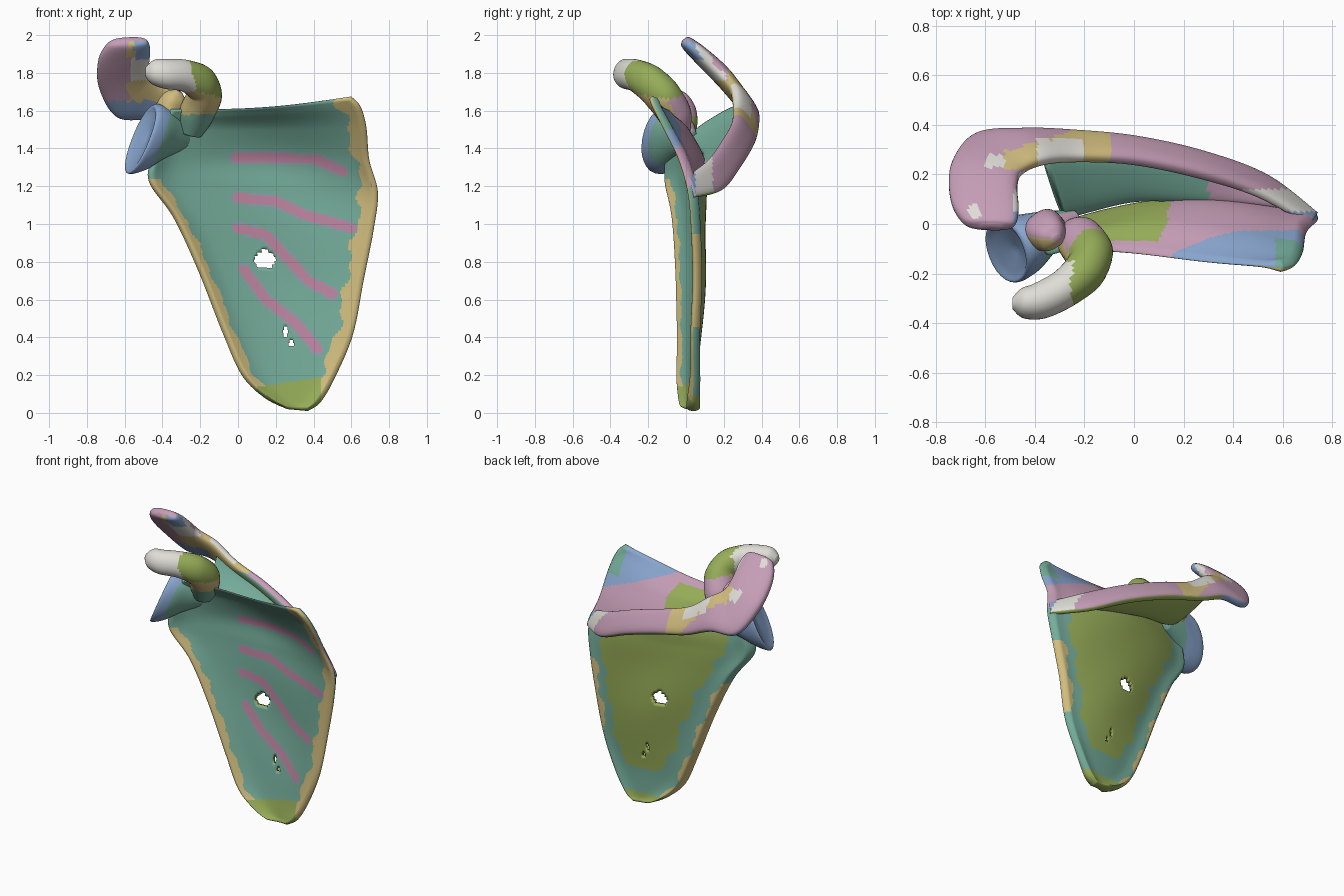
import bpy, bmesh
from math import sin, cos, pi, sqrt, exp, copysign
from mathutils import Vector

cube = bpy.data.objects.get("Cube")
if cube:
    bpy.data.objects.remove(cube, do_unlink=True)

COLOURS = {
    "teal": (0.18, 0.42, 0.33), "olive": (0.31, 0.42, 0.10),
    "straw": (0.64, 0.51, 0.21), "pink": (0.56, 0.34, 0.47),
    "blue": (0.25, 0.38, 0.62), "chalk": (0.74, 0.72, 0.67),
    "rose": (0.52, 0.24, 0.36), "slate": (0.28, 0.35, 0.42),
}
NAMES = list(COLOURS)
MATS = []
for name, rgb in COLOURS.items():
    m = bpy.data.materials.new(name)
    m.use_nodes = True
    m.diffuse_color = (*rgb, 1)
    bsdf = m.node_tree.nodes["Principled BSDF"]
    bsdf.inputs["Base Color"].default_value = (*rgb, 1)
    bsdf.inputs["Roughness"].default_value = 0.8
    MATS.append(m)


def spline(rows, t):
    """Catmull-Rom through tuples, t from 0 to 1."""
    n = len(rows) - 1
    i = min(int(t * n), n - 1)
    f = t * n - i
    a, b, c, d = (rows[min(max(k, 0), n)] for k in range(i - 1, i + 3))
    return [q + 0.5 * f * (r - p + f * (2 * p - 5 * q + 4 * r - s + f * (3 * (q - r) + s - p)))
            for p, q, r, s in zip(a, b, c, d)]


def finish(bm, name, rule):
    """Colour the faces by rule(centre, normal), then make a smooth object."""
    bmesh.ops.recalc_face_normals(bm, faces=bm.faces)
    for f in bm.faces:
        f.smooth = True
        f.material_index = NAMES.index(rule(f.calc_center_median(), f.normal))
    me = bpy.data.meshes.new(name)
    bm.to_mesh(me)
    bm.free()
    for m in MATS:
        me.materials.append(m)
    bpy.context.collection.objects.link(bpy.data.objects.new(name, me))


def loft(name, stations, rule, steps=60, sides=28, power=0.8):
    """Skin rounded sections given as (centre, half width, half depth) vectors."""
    bm = bmesh.new()
    rows = [[*c, *w, *n] for c, w, n in stations]
    rings = []
    for k in range(steps + 1):
        p = spline(rows, k / steps)
        c, w, n = Vector(p[:3]), Vector(p[3:6]), Vector(p[6:])
        ring = []
        for j in range(sides):
            a = 2 * pi * j / sides
            ca, sa = (copysign(abs(q) ** power, q) for q in (cos(a), sin(a)))
            ring.append(bm.verts.new(c + w * ca + n * sa))
        rings.append(ring)
    for r, s in zip(rings, rings[1:]):
        for j in range(sides):
            k = (j + 1) % sides
            bm.faces.new((r[j], r[k], s[k], s[j]))
    bm.faces.new(rings[0])
    bm.faces.new(rings[-1])
    finish(bm, name, rule)


def rails(pairs):
    """Turn (edge A, edge B, half thickness) rows into loft stations."""
    mids = [(Vector(a) + Vector(b)) / 2 for a, b, _ in pairs]
    out = []
    for i, (a, b, t) in enumerate(pairs):
        w = (Vector(b) - Vector(a)) / 2
        tangent = mids[min(i + 1, len(mids) - 1)] - mids[max(i - 1, 0)]
        out.append((mids[i], w, w.cross(tangent).normalized() * t))
    return out


def tube(path):
    """Turn (centre, radius) rows into loft stations."""
    out = []
    for i, (c, r) in enumerate(path):
        t = Vector(path[min(i + 1, len(path) - 1)][0]) - Vector(path[max(i - 1, 0)][0])
        side = t.cross(Vector((.6, -.8, .3))).normalized()
        out.append((c, side * r, t.cross(side).normalized() * r * 0.9))
    return out


# Blade: rows of lateral edge x, y, z, medial edge x, y, z and backward bulge
BLADE = [
    (.26, .02, .02, .37, .04, .01, 0), (.14, 0, .08, .44, .04, .06, .01),
    (.02, -.02, .2, .52, .045, .2, .03), (-.08, -.02, .42, .61, .04, .42, .055),
    (-.21, -.03, .75, .665, .05, .7, .075), (-.34, -.05, 1.03, .72, .04, .98, .095),
    (-.47, -.09, 1.22, .74, .02, 1.17, .125), (-.46, -.09, 1.35, .695, -.03, 1.34, .14),
    (-.43, -.08, 1.5, .68, -.11, 1.51, .09), (-.39, -.08, 1.57, .65, -.16, 1.62, .03),
    (-.36, -.085, 1.61, .6, -.175, 1.675, 0),
]
STRIPES = [
    [(-.01, 1.35), (.25, 1.35), (.42, 1.34), (.55, 1.28)],
    [(0, 1.14), (.2, 1.12), (.35, 1.05), (.6, .98)],
    [(0, .98), (.15, .94), (.28, .8), (.37, .7), (.5, .63)],
    [(.03, .76), (.15, .6), (.3, .48), (.42, .34)],
]
HOLES = [(.14, .8, .055, .05), (.25, .42, .012, .03), (.28, .36, .013, .02)]


def stripe_distance(x, z):
    p, best = Vector((x, z)), 1
    for line in STRIPES:
        for a, b in zip(line, line[1:]):
            a, b = Vector(a), Vector(b)
            f = max(0, min(1, (p - a).dot(b - a) / (b - a).length_squared))
            best = min(best, (a + (b - a) * f - p).length)
    return best


def edges_at(z):
    """Lateral and medial x of the blade near height z."""
    for a, b in zip(BLADE, BLADE[1:]):
        if z <= b[2]:
            f = max(0, (z - a[2]) / (b[2] - a[2]))
            return a[0] + (b[0] - a[0]) * f, a[3] + (b[3] - a[3]) * f
    return BLADE[-1][0], BLADE[-1][3]


def blade_colour(c, n):
    lo, hi = edges_at(c.z)
    dl, dr = c.x - lo, hi - c.x
    wave = 0.015 * sin(23 * c.z) + 0.01 * sin(51 * c.z)
    if n.y < 0:
        if c.z < 0.14 + 0.16 * (c.x - .12) and .1 < c.x < .44:
            return "olive"
        if (dl < 0.065 + wave / 2 and c.z < 1.24) or dr < 0.085 + wave:
            return "straw"
        d = stripe_distance(c.x, c.z)
        return "rose" if d < 0.025 else "slate" if d < 0.034 else "teal"
    if c.z > 1.355 - 0.22 * c.x:
        if c.x > .57 and c.z > 1.5 or c.x < -.32:
            return "teal"
        if c.x < .13 + wave:
            return "pink" if c.z > 1.58 else "olive"
        return "blue" if c.z > 1.6 - 0.4 * (c.x - .2) else "pink"
    if c.z < 0.09:
        return "olive"
    if dl < 0.045 + wave and c.z < 1 or dr < 0.05 + wave and .45 < c.z < .95:
        return "straw"
    return "teal" if min(dl * .75, dr) < 0.12 + wave or c.z < 0.27 else "olive"


bm = bmesh.new()
NU, NV = 110, 150
front, back = {}, {}
for j in range(NV + 1):
    lx, ly, lz, rx, ry, rz, bulge = spline(BLADE, j / NV)
    for i in range(NU + 1):
        u = i / NU
        x, z = lx + (rx - lx) * u, lz + (rz - lz) * u
        if j > NV * 0.8:
            z -= 0.025 * sin(pi * u) * (j / NV - 0.8) * 5
        y = ly + (ry - ly) * u + bulge * sin(pi * u) ** 0.8
        dl, dr, top = u * (rx - lx), (1 - u) * (rx - lx), (1 - j / NV) * 0.7
        h = 0.013 + 0.033 * exp(-(dl / .08) ** 2) + 0.016 * exp(-(dr / .06) ** 2) + 0.012 * exp(-(z / .15) ** 2)
        h *= max(0.15, sqrt(min(1, min(dl, dr, top, j / NV * 0.6) / 0.03)))
        y += 0.005 * sin(9 * z + 7 * x) * sin(pi * u)
        front[i, j] = bm.verts.new((x, y - h, z))
        back[i, j] = bm.verts.new((x, y + h, z))
count = {}
for j in range(NV):
    for i in range(NU):
        q = [(i, j), (i + 1, j), (i + 1, j + 1), (i, j + 1)]
        p = front[q[0]].co
        if any(((p.x - a) / r) ** 2 + ((p.z - b) / s) ** 2 < 1 for a, b, r, s in HOLES):
            continue
        bm.faces.new([front[k] for k in q])
        bm.faces.new([back[k] for k in reversed(q)])
        for e in zip(q, q[1:] + q[:1]):
            key = tuple(sorted(e))
            count[key] = count.get(key, 0) + 1
for (a, b), uses in count.items():
    if uses == 1:
        bm.faces.new((front[a], front[b], back[b], back[a]))
bmesh.ops.delete(bm, geom=[v for v in bm.verts if not v.link_faces], context='VERTS')
finish(bm, "blade", blade_colour)

# Ridge web standing on the back of the blade
WEB = [
    ((.68, .045, 1.2), (.68, .07, 1.2), .015), ((.47, .075, 1.27), (.5, .17, 1.26), .025),
    ((.2, .09, 1.33), (.25, .25, 1.37), .03), ((0, .09, 1.37), (0, .3, 1.46), .035),
    ((-.18, .05, 1.41), (-.22, .31, 1.54), .04), ((-.28, .02, 1.45), (-.37, .3, 1.62), .04),
]
loft("ridge_web", rails(WEB),
     lambda c, n: "olive" if n.z < 0 else ("pink" if c.x > .3 else "teal"))

# Ridge crest sweeping out into the flat overhanging process
CREST = [
    ((.735, .04, 1.14), (.71, .0, 1.25), .02), ((.53, .19, 1.18), (.5, .12, 1.34), .03),
    ((.27, .285, 1.3), (.25, .2, 1.45), .035), ((0, .345, 1.4), (0, .25, 1.54), .035),
    ((-.25, .37, 1.47), (-.22, .26, 1.62), .035), ((-.45, .375, 1.55), (-.36, .25, 1.72), .04),
    ((-.64, .355, 1.57), (-.45, .21, 1.78), .045), ((-.735, .24, 1.72), (-.47, .15, 1.84), .05),
    ((-.74, .1, 1.86), (-.465, .06, 1.92), .045), ((-.69, .01, 1.95), (-.48, 0, 1.965), .035),
    ((-.62, -.01, 1.975), (-.53, -.01, 1.98), .015),
]


def crest_colour(c, n):
    if n.y < 0 and n.z < .5 or n.z < -.35:
        # Underside and front edges
        if c.x > -.55 and c.z > 1.87 or c.x < -.42 and c.z < 1.65:
            return "blue"
        if -.58 < c.x < -.12 and c.z > 1.57:
            return "chalk" if 1.76 < c.z < 1.88 else "straw"
        if c.x > -.42:
            return "olive" if n.z < -.3 else "teal" if c.x < .2 else "pink"
        return "pink"
    if c.x > -.485 and c.y < .14:
        return "blue" if c.y < .05 else "chalk"
    # Pale patch along the upper edge
    if c.y < .34 and -.39 < c.x < -.2:
        return "chalk"
    if c.y < .33 + .3 * (c.x + .4) and -.52 < c.x < -.1 and c.y > .22:
        return "straw"
    if .23 < c.y < .28 and -.6 < c.x < -.5 or (c.x + .64) ** 2 + (c.y - .05) ** 2 < .0009:
        return "chalk"
    return "pink"


loft("ridge_crest", rails(CREST), crest_colour, steps=120, sides=40, power=0.75)

# Socket with a shallow dish and a thick neck merging into the blade
LONG, WIDE = Vector((.07, .03, .185)), Vector((.05, -.125, 0))
NECK = [((-.475, -.1, 1.465), .1), ((-.5, -.105, 1.455), .7), ((-.515, -.11, 1.45), .95),
        ((-.49, -.1, 1.45), 1), ((-.43, -.075, 1.45), .88), ((-.35, -.03, 1.46), .62),
        ((-.24, .025, 1.45), .25)]
loft("socket", [(c, LONG * s, WIDE * s) for c, s in NECK],
     lambda c, n: "blue" if c.x < -.4 + .35 * (c.z - 1.45)
     else ("pink" if n.z > .5 else "teal"), power=0.95)

# Knob above the neck, between the socket and the hook
KNOB = [((-.35, -.02, 1.42), .06), ((-.36, -.025, 1.53), .085), ((-.355, -.03, 1.61), .08),
        ((-.33, -.05, 1.67), .06), ((-.31, -.06, 1.7), .02)]
loft("neck_knob", tube(KNOB),
     lambda c, n: ("straw" if c.z > 1.59 else "blue" if c.x < -.34 else "teal")
     if n.y < -.3 else ("pink" if c.z > 1.57 else "olive"))

# Hooked process in front of the socket
HOOK = [((-.25, -.03, 1.48), .06), ((-.22, -.06, 1.58), .095), ((-.18, -.125, 1.68), .1),
        ((-.2, -.19, 1.745), .095), ((-.28, -.26, 1.785), .085), ((-.38, -.31, 1.795), .08),
        ((-.45, -.32, 1.805), .065), ((-.49, -.32, 1.805), .025)]


def hook_colour(c, n):
    if c.x < -.24 - .2 * (c.z - 1.8) and c.z > 1.7 and c.y < -.15:
        return "chalk"
    if c.z < 1.7 - .3 * (c.x + .2):
        return "pink" if n.y > .1 else ("straw" if c.z > 1.58 else "teal")
    return "olive"


loft("hooked_process", tube(HOOK), hook_colour, power=0.95)
